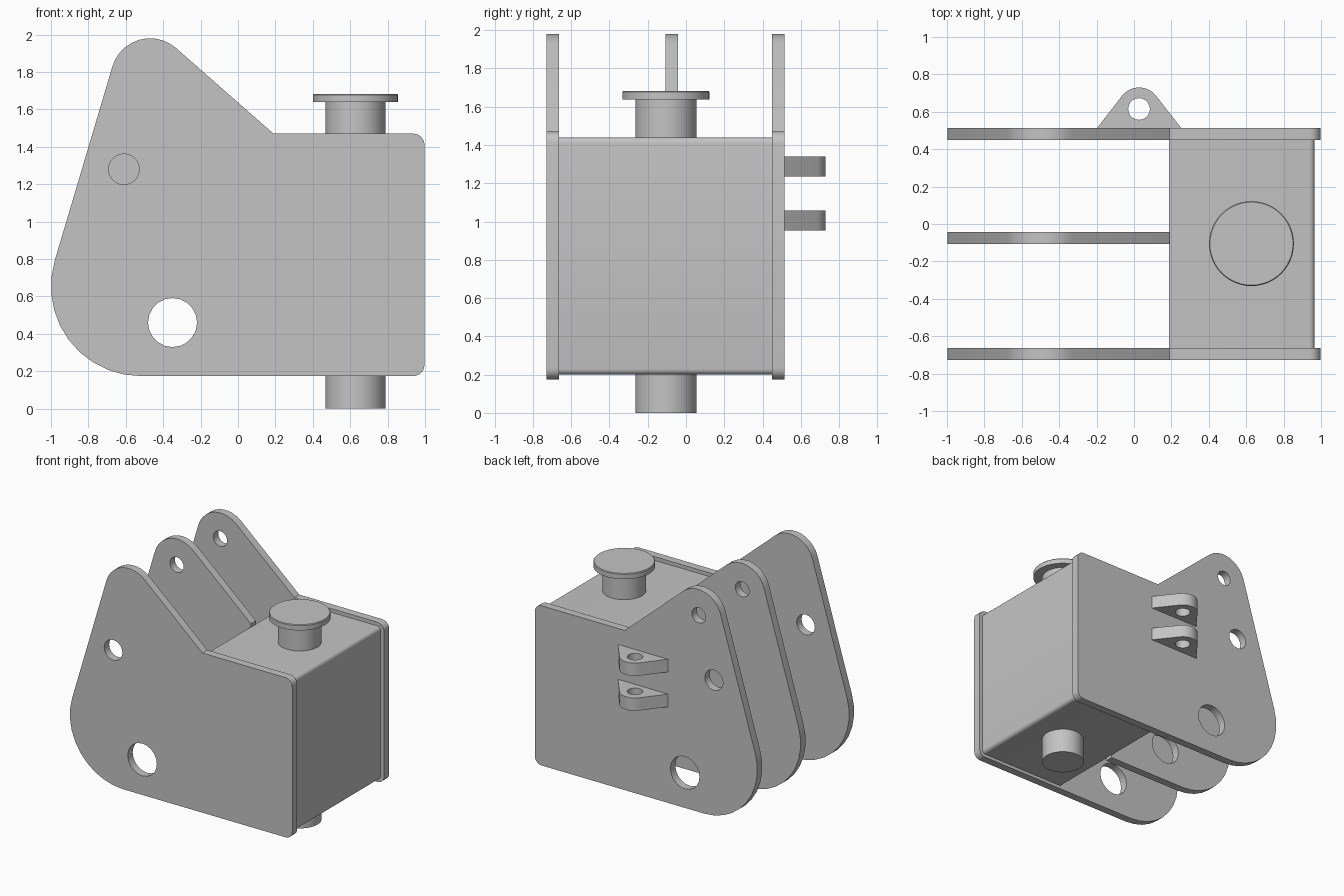
import bpy
import bmesh
from math import sin, cos, radians
from mathutils import Vector, Matrix

if "Cube" in bpy.data.objects:
    bpy.data.objects.remove(bpy.data.objects["Cube"], do_unlink=True)

steel = bpy.data.materials.new("plain_grey_steel")
GREY = (0.55, 0.55, 0.55, 1)
steel.use_nodes = True
steel.diffuse_color = GREY
steel.node_tree.nodes["Principled BSDF"].inputs["Base Color"].default_value = GREY

UPRIGHT = Matrix.Rotation(radians(90), 4, "X")  # profile (x, z), thickness towards -y


def finish(name, bm, matrix=Matrix()):
    bmesh.ops.recalc_face_normals(bm, faces=bm.faces[:])
    mesh = bpy.data.meshes.new(name)
    bm.to_mesh(mesh)
    bm.free()
    mesh.transform(matrix)
    mesh.materials.append(steel)
    obj = bpy.data.objects.new(name, mesh)
    bpy.context.collection.objects.link(obj)
    bpy.ops.object.select_all(action="DESELECT")
    bpy.context.view_layer.objects.active = obj
    obj.select_set(True)
    bpy.ops.object.shade_smooth_by_angle(angle=radians(30))
    return obj


def arc(x, y, r, start, end, steps):
    angles = [radians(start + (end - start) * i / steps) for i in range(steps + 1)]
    return [(x + r * cos(a), y + r * sin(a)) for a in angles]


def circle(x, y, r, sides):
    return arc(x, y, r, 0, 360, sides)[:-1]


def slab(name, loops, depth, matrix):
    """Fill an outline with holes and thicken it."""
    bm = bmesh.new()
    edges = []
    for loop in loops:
        verts = [bm.verts.new((x, y, 0)) for x, y in loop]
        edges += [bm.edges.new((v, verts[i - 1])) for i, v in enumerate(verts)]
    bmesh.ops.triangle_fill(bm, edges=edges, use_beauty=True, normal=(0, 0, 1))
    grown = bmesh.ops.extrude_face_region(bm, geom=bm.faces[:])["geom"]
    moved = [g for g in grown if isinstance(g, bmesh.types.BMVert)]
    bmesh.ops.translate(bm, verts=moved, vec=Vector((0, 0, depth)))
    return finish(name, bm, matrix)


# Side plates: shared rounded ear, full or cut short at the housing
ear = (arc(-0.47, 1.77, 0.21, 49, 163.5, 10)
       + arc(-0.52, 0.654, 0.48, 163.5, 270, 10))
full_end = (arc(0.937, 0.234, 0.06, -90, 0, 6)
            + arc(0.937, 1.41, 0.06, 0, 90, 6) + [(0.19, 1.47)])
short_end = [(0.19, 0.174), (0.19, 1.47)]

big_hole = circle(-0.35, 0.46, 0.131, 20)
mid_hole = circle(-0.61, 1.28, 0.082, 20)
top_hole = circle(-0.475, 1.77, 0.062, 20)

plates = {
    "front_plate": (full_end, [big_hole, mid_hole], -0.664),
    "middle_plate": (short_end, [big_hole, top_hole], -0.042),
    "back_plate": (full_end, [big_hole, mid_hole, top_hole], 0.514),
}
for name, (end, holes, y) in plates.items():
    slab(name, [ear + end] + holes, 0.064, Matrix.Translation((0, y, 0)) @ UPRIGHT)

# Housing between the plates, with rounded outer edges
housing = ([(0.186, 1.44), (0.186, 0.2)]
           + arc(0.936, 0.23, 0.03, -90, 0, 5) + arc(0.936, 1.41, 0.03, 0, 90, 5))
slab("housing", [housing], 1.114, Matrix.Translation((0, 0.45, 0)) @ UPRIGHT)

# Pair of lugs on the back plate
lug = [(-0.2, 0.51), (0.255, 0.51)] + arc(0.027, 0.615, 0.115, 38, 142, 10)
for name, z in (("lower_lug", 0.953), ("upper_lug", 1.236)):
    slab(name, [lug, circle(0.027, 0.615, 0.058, 20)], 0.104, Matrix.Translation((0, 0, z)))

# Flanged pin through the housing
bm = bmesh.new()
profile = [(0, 0), (0.16, 0), (0.16, 1.638), (0.227, 1.638),
           (0.227, 1.677), (0.222, 1.683), (0, 1.683)]
verts = [bm.verts.new((r, 0, z)) for r, z in profile]
edges = [bm.edges.new(pair) for pair in zip(verts, verts[1:])]
bmesh.ops.spin(bm, geom=verts + edges, cent=(0, 0, 0), axis=(0, 0, 1),
               angle=radians(360), steps=48, use_duplicate=False)
bmesh.ops.remove_doubles(bm, verts=bm.verts[:], dist=0.0001)
finish("flanged_pin", bm, Matrix.Translation((0.628, -0.105, 0)))
